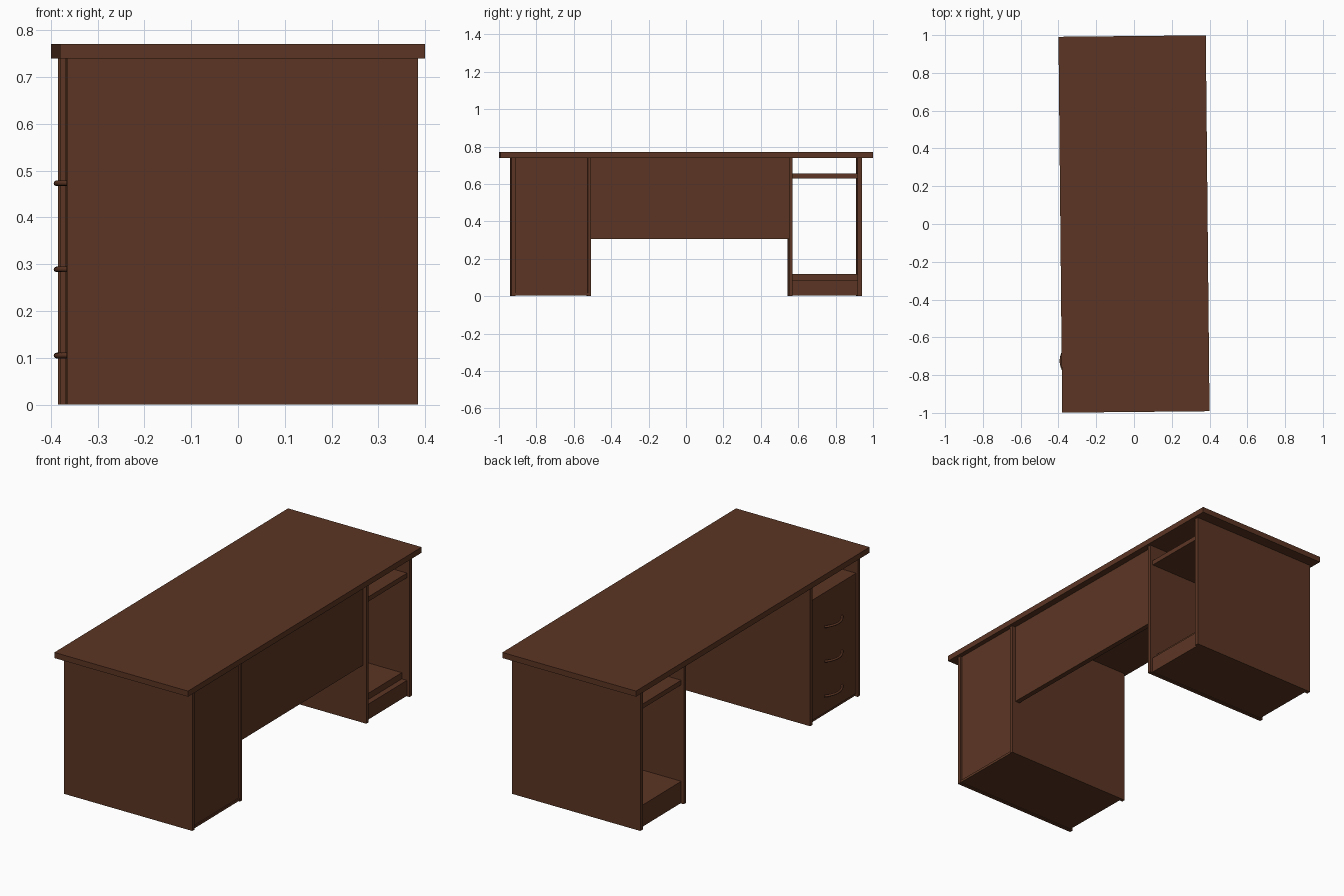
import bpy, math
from mathutils import Matrix

if "Cube" in bpy.data.objects:
    bpy.data.objects.remove(bpy.data.objects["Cube"])

ROT = Matrix.Rotation(math.radians(0.57), 4, 'Z')  # desk sits very slightly turned

wood = bpy.data.materials.new("dark brown wood")
wood.diffuse_color = (0.107, 0.036, 0.017, 1)
wood.use_nodes = True
wood.node_tree.nodes["Principled BSDF"].inputs["Base Color"].default_value = wood.diffuse_color


def box(name, x, y, z):
    """Box from (min, max) ranges on each axis."""
    bpy.ops.mesh.primitive_cube_add(size=1)
    ob = bpy.context.object
    ob.name = name
    m = Matrix.LocRotScale(
        ((x[0] + x[1]) / 2, (y[0] + y[1]) / 2, (z[0] + z[1]) / 2), None,
        (x[1] - x[0], y[1] - y[0], z[1] - z[0]))
    ob.data.transform(ROT @ m)
    ob.data.materials.append(wood)
    return ob


def handle(name, x, y, z):
    """Bowed bar handle on the drawer front, facing -x."""
    cu = bpy.data.curves.new(name, 'CURVE')
    cu.dimensions = '3D'
    cu.bevel_depth = 0.006
    cu.bevel_resolution = 2
    cu.use_fill_caps = True
    sp = cu.splines.new('POLY')
    n = 13
    sp.points.add(n - 1)
    for i in range(n):
        t = -1 + 2 * i / (n - 1)
        sp.points[i].co = (x - 0.03 * (1 - t * t), y + 0.075 * t, z, 1)
    cu.transform(ROT)
    cu.materials.append(wood)
    ob = bpy.data.objects.new(name, cu)
    bpy.context.collection.objects.link(ob)


# Table top
box("table_top", (-0.39, 0.39), (-0.995, 0.995), (0.74, 0.77))

# Four upright side panels
for name, y in (("drawer_outer_side", (-0.936, -0.916)),
                ("drawer_inner_side", (-0.529, -0.511)),
                ("open_inner_side", (0.546, 0.566)),
                ("open_outer_side", (0.914, 0.936))):
    box(name, (-0.375, 0.375), y, (0, 0.74))

# Modesty panel across the knee space
box("modesty_panel", (0.328, 0.355), (-0.511, 0.546), (0.305, 0.74))

# Drawer cabinet: back, bottom, shelf and front with handles
D = (-0.916, -0.529)
box("drawer_back", (0.345, 0.365), D, (0.016, 0.74))
box("drawer_bottom", (-0.36, 0.37), D, (0.003, 0.016))
box("drawer_shelf", (-0.365, 0.345), D, (0.63, 0.655))
box("drawer_front", (-0.365, -0.345), D, (0.016, 0.63))
for i in range(3):
    handle(f"drawer_handle_{i + 1}", -0.365, -0.722, 0.105 + 0.184 * i)

# Open cabinet: plinth, floor and shelf, open at both ends
O = (0.566, 0.914)
box("open_plinth", (-0.36, 0.36), O, (0.003, 0.085))
box("open_floor", (-0.36, 0.33), O, (0.085, 0.118))
box("open_shelf", (-0.36, 0.36), O, (0.63, 0.655))
